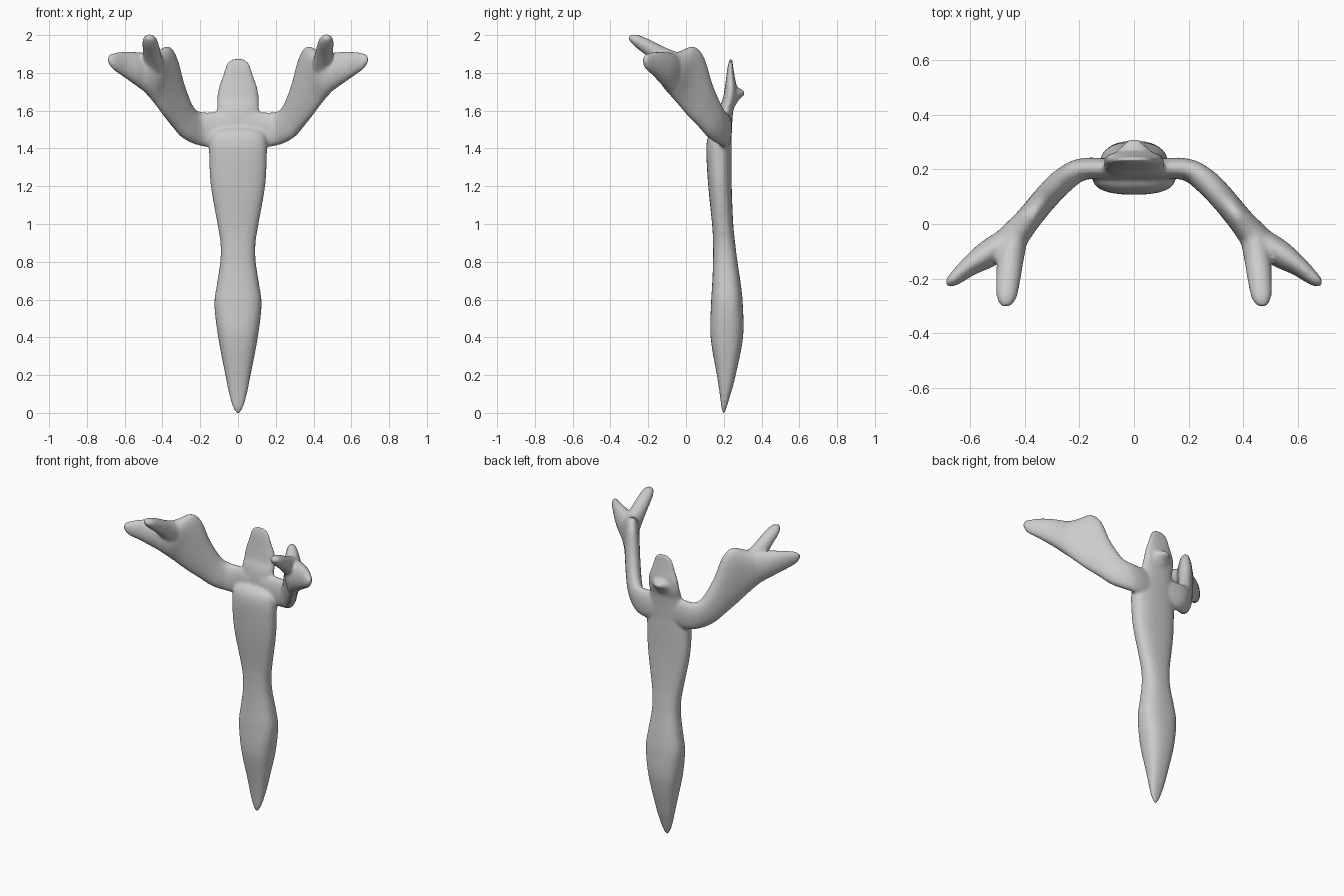
import bpy, bmesh, math
from mathutils import Vector

N = 28


def spline(rows, sub=5):
    """Catmull-Rom interpolation through rows of numbers."""
    out = []
    for i in range(len(rows) - 1):
        p = [rows[max(0, min(len(rows) - 1, i + k))] for k in (-1, 0, 1, 2)]
        for j in range(sub):
            t = j / sub
            out.append([0.5 * (2 * b + (c - a) * t + (2 * a - 5 * b + 4 * c - d) * t * t
                               + (3 * b - a - 3 * c + d) * t ** 3) for a, b, c, d in zip(*p)])
    return out + [list(rows[-1])]


def loft(bm, rows, power=2.0):
    """Rows hold edge point A, edge point B and half thickness of each section."""
    rows = spline(rows)
    mids = [(Vector(r[:3]) + Vector(r[3:6])) / 2 for r in rows]
    rings = []
    for i, r in enumerate(rows):
        u = (Vector(r[3:6]) - Vector(r[:3])) / 2
        tangent = mids[min(i + 1, len(mids) - 1)] - mids[max(i - 1, 0)]
        v = u.cross(tangent).normalized() * max(r[6], 0.001)
        ring = []
        for k in range(N):
            a = 2 * math.pi * k / N
            c, s = math.cos(a), math.sin(a)
            cu = math.copysign(abs(c) ** (2 / power), c)
            sv = math.copysign(abs(s) ** (2 / power), s)
            ring.append(bm.verts.new(mids[i] + u * cu + v * sv))
        rings.append(ring)
    for a, b in zip(rings, rings[1:]):
        for k in range(N):
            bm.faces.new((a[k], a[(k + 1) % N], b[(k + 1) % N], b[k]))
    bm.faces.new(rings[0])
    bm.faces.new(rings[-1])


def upright(bm, rows, power):
    """Rows: z, half width, front y, back y."""
    loft(bm, [(-w, (f + b) / 2, z, w, (f + b) / 2, z, (b - f) / 2) for z, w, f, b in rows], power)


bm = bmesh.new()

# Tapered body with chest ledge
upright(bm, [(-0.005, .006, .195, .205), (.03, .027, .187, .215), (.1, .047, .178, .236),
             (.2, .067, .163, .263), (.4, .105, .130, .302), (.57, .125, .132, .301),
             (.68, .112, .138, .29), (.8, .094, .143, .272), (.9, .093, .143, .26),
             (1.0, .109, .138, .25), (1.2, .144, .118, .242), (1.36, .153, .108, .241),
             (1.43, .152, .110, .241), (1.465, .145, .125, .24), (1.485, .12, .16, .235)], 2.5)

# Neck and head
upright(bm, [(1.38, .13, .16, .24), (1.5, .125, .165, .243), (1.6, .112, .175, .25),
             (1.66, .110, .195, .265), (1.72, .103, .205, .268), (1.78, .082, .213, .258),
             (1.83, .068, .220, .250), (1.86, .052, .228, .246), (1.878, .025, .234, .241)], 2.3)

# Beak on the back of the head
loft(bm, [(-.085, .235, 1.68, .085, .235, 1.68, .065), (-.06, .27, 1.69, .06, .27, 1.69, .038),
          (-.02, .31, 1.693, .02, .31, 1.693, .01)])

for s in (1, -1):
    def limb(rows, power=2.0):
        loft(bm, [(s * r[0], r[1], r[2], s * r[3], r[4], r[5], r[6]) for r in rows], power)

    # Broad flattened arm: lower edge, upper edge, half thickness
    limb([(.04, .2, 1.405, .04, .2, 1.6, .036), (.18, .198, 1.41, .19, .205, 1.592, .04),
          (.28, .13, 1.45, .25, .18, 1.63, .045), (.345, .065, 1.52, .298, .13, 1.75, .046),
          (.39, .01, 1.575, .333, .09, 1.885, .046), (.435, -.04, 1.635, .37, .04, 1.94, .048),
          (.48, -.085, 1.69, .425, -.03, 1.915, .055), (.53, -.12, 1.74, .48, -.09, 1.90, .045),
          (.55, -.135, 1.79, .52, -.12, 1.86, .02)], 2.2)
    # Inner finger
    limb([(.44, -.04, 1.74, .43, -.02, 1.9, .05), (.452, -.11, 1.80, .45, -.11, 1.935, .05),
          (.46, -.19, 1.875, .46, -.2, 1.98, .045), (.468, -.265, 1.935, .466, -.262, 2.003, .038),
          (.47, -.295, 1.965, .47, -.295, 2.0, .022), (.47, -.305, 1.98, .47, -.305, 1.99, .006)])
    # Outer finger
    limb([(.48, -.08, 1.69, .45, -.05, 1.9, .05), (.54, -.12, 1.735, .53, -.10, 1.91, .05),
          (.605, -.165, 1.78, .6, -.145, 1.912, .036), (.66, -.21, 1.82, .66, -.195, 1.905, .024),
          (.683, -.22, 1.85, .683, -.212, 1.893, .014), (.69, -.22, 1.868, .69, -.215, 1.88, .006)])

bmesh.ops.recalc_face_normals(bm, faces=bm.faces)
mesh = bpy.data.meshes.new("winged_figure")
bm.to_mesh(mesh)
bm.free()
fig = bpy.data.objects.new("winged_figure", mesh)
bpy.context.collection.objects.link(fig)

# Fuse the parts into one soft sculpted skin
rem = fig.modifiers.new("fuse", 'REMESH')
rem.mode = 'VOXEL'
rem.voxel_size = 0.009
rem.use_smooth_shade = True
smo = fig.modifiers.new("soften", 'SMOOTH')
smo.factor = 0.5
smo.iterations = 6
